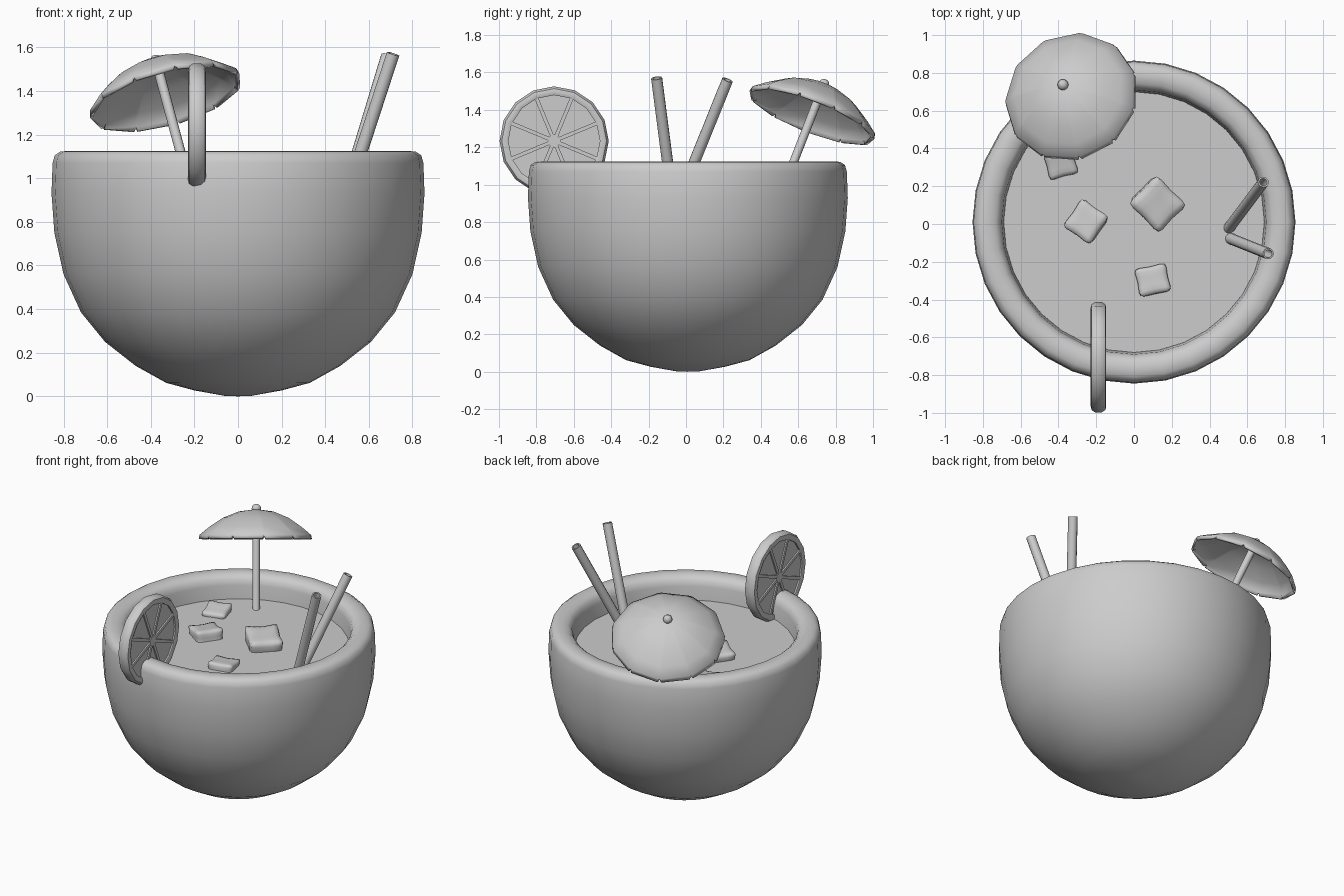
import bpy, bmesh, math, random
from mathutils import Vector, Matrix

if "Cube" in bpy.data.objects:
    bpy.data.objects.remove(bpy.data.objects["Cube"])

random.seed(4)

GREY = bpy.data.materials.new("light grey")
GREY.diffuse_color = (0.604, 0.604, 0.604, 1)
GREY.use_nodes = True
GREY.node_tree.nodes["Principled BSDF"].inputs["Base Color"].default_value = GREY.diffuse_color


def finish(name, bm, matrix=Matrix(), angle=40, inward=False):
    bmesh.ops.recalc_face_normals(bm, faces=bm.faces)
    if inward:
        bmesh.ops.reverse_faces(bm, faces=bm.faces)
    me = bpy.data.meshes.new(name)
    bm.to_mesh(me)
    bm.free()
    me.transform(matrix)
    me.materials.append(GREY)
    me.shade_smooth()
    me.set_sharp_from_angle(angle=math.radians(angle))
    ob = bpy.data.objects.new(name, me)
    bpy.context.collection.objects.link(ob)
    return ob


def lathe(name, profile, sides, matrix=Matrix(), closed=False, angle=40, inward=False):
    """Revolve (radius, height) points about z."""
    bm = bmesh.new()
    rings = []
    for r, z in profile:
        if r < 1e-6:
            rings.append([bm.verts.new((0, 0, z))] * sides)
        else:
            rings.append([bm.verts.new((r * math.cos(math.tau * i / sides),
                                        r * math.sin(math.tau * i / sides), z))
                          for i in range(sides)])
    pairs = list(zip(rings, rings[1:]))
    if closed:
        pairs.append((rings[-1], rings[0]))
    for a, b in pairs:
        for i in range(sides):
            j = (i + 1) % sides
            bm.faces.new(list(dict.fromkeys((a[i], a[j], b[j], b[i]))))
    return finish(name, bm, matrix, angle, inward)


def along(a, b):
    """Matrix placing z = 0 at a and pointing z towards b."""
    a, b = Vector(a), Vector(b)
    return Matrix.Translation(a) @ (b - a).to_track_quat('Z', 'Y').to_matrix().to_4x4()


# Bowl with thick rounded rim
centre = Matrix.Translation((0, 0.01, 0))
lathe("bowl", [(0, 0), (0.06, 0.002), (0.20, 0.027), (0.33, 0.062), (0.47, 0.14), (0.61, 0.25),
               (0.72, 0.385), (0.80, 0.56), (0.842, 0.75), (0.855, 0.93), (0.85, 1.07),
               (0.84, 1.105), (0.815, 1.122), (0.775, 1.125), (0.735, 1.118), (0.71, 1.095),
               (0.70, 1.06), (0.69, 0.96), (0.66, 0.75), (0.50, 0.40), (0, 0.15)],
      32, centre, angle=60)

# Drink surface
lathe("drink", [(0.69, 0.97), (0, 0.97)], 32, centre)

# Ice lumps: softened cubes with pulled-out corners
for i, (x, y, z, s, turn) in enumerate([(-0.25, 0.01, 0.965, 0.105, 55), (0.12, 0.11, 0.965, 0.128, 45),
                                        (0.10, -0.30, 0.955, 0.088, 12), (-0.39, 0.33, 0.955, 0.092, 15)]):
    bm = bmesh.new()
    bmesh.ops.create_cube(bm, size=2)
    bmesh.ops.subdivide_edges(bm, edges=bm.edges[:], cuts=5, use_grid_fill=True)
    stretch = [random.uniform(0.9, 1.1) for _ in range(3)]
    for v in bm.verts:
        c = v.co.copy()
        f = 0.78 + 0.22 * abs(c.x * c.y * c.z)
        v.co = Vector([t * f * k for t, k in zip(c, stretch)])
    for _ in range(4):
        bmesh.ops.smooth_vert(bm, verts=bm.verts, factor=0.5,
                              use_axis_x=True, use_axis_y=True, use_axis_z=True)
    mat = (Matrix.Translation((x, y, z)) @ Matrix.Rotation(math.radians(turn), 4, 'Z')
           @ Matrix.Rotation(random.uniform(-0.2, 0.2), 4, 'X')
           @ Matrix.Diagonal((s * 1.1, s * 1.1, s * 0.75, 1)))
    finish(f"ice_{i + 1}", bm, mat, 180)

# Hollow straws
for i, (a, b) in enumerate([((0.485, -0.045, 0.90), (0.685, 0.222, 1.56)),
                            ((0.492, -0.07, 0.90), (0.711, -0.157, 1.57))]):
    n = (Vector(b) - Vector(a)).length
    lathe(f"straw_{i + 1}", [(0.03, 0), (0.03, n), (0.021, n), (0.021, 0)], 12,
          along(a, b), closed=True)

# Citrus slice on the rim
slice_m = Matrix.Translation((-0.188, -0.705, 1.234)) @ Matrix.Rotation(math.pi / 2, 4, 'Y')
lathe("citrus_rind", [(0.245, -0.034), (0.262, -0.041), (0.28, -0.036), (0.292, -0.018), (0.292, 0.018),
                      (0.28, 0.036), (0.262, 0.041), (0.245, 0.034)], 16, slice_m, closed=True)
# flesh sits recessed and is shaded from its inner side
lathe("citrus_flesh", [(0, -0.024), (0.25, -0.024), (0.25, 0.024), (0, 0.024)], 16, slice_m, inward=True)
lathe("citrus_core", [(0, -0.034), (0.034, -0.034), (0.034, 0.034), (0, 0.034)], 12, slice_m)
bm = bmesh.new()
for k in range(4):
    m = (Matrix.Rotation(math.pi * (k + 0.5) / 4, 4, 'Z') @ Matrix.Diagonal((0.50, 0.02, 0.066, 1)))
    bmesh.ops.create_cube(bm, size=1, matrix=m)
finish("citrus_membranes", bm, slice_m)

# Paper umbrella: axis leans to -x and +y
axis = Vector((-0.27, 0.39, 1)).normalized()
rim = Vector((-0.333, 0.675, 1.377))
umb = along(rim, rim + axis)
bm = bmesh.new()
SIDES, R = 11, 0.36
cols = [(math.tau * k / SIDES + d, d == 0) for k in range(SIDES) for d in (-0.03, 0, 0.03)]
top = bm.verts.new((0, 0, 0.172))
rows = []
for r, z in [(0.11, 0.158), (0.21, 0.118), (0.295, 0.06), (R - 0.006, 0.012), (R, -0.014)]:
    row = []
    for a, corner in cols:
        notch = corner and r == R                      # tiny nick in the lip at each corner
        rr, zz = (r - 0.01, z + 0.018) if notch else (r, z)
        row.append(bm.verts.new((rr * math.cos(a), rr * math.sin(a), zz)))
    rows.append(row)
n = len(cols)
for i in range(n):
    j = (i + 1) % n
    bm.faces.new((top, rows[0][i], rows[0][j]))
    for a, b in zip(rows, rows[1:]):
        bm.faces.new((a[i], b[i], b[j], a[j]))
canopy = finish("umbrella_canopy", bm, umb, 60)
mod = canopy.modifiers.new("thickness", 'SOLIDIFY')
mod.thickness = 0.014
mod.offset = -1

# Umbrella stick and top knob
lathe("umbrella_stick", [(0, -0.50), (0.023, -0.50), (0.023, 0.165), (0, 0.165)], 12, umb)
lathe("umbrella_knob", [(0.03 * math.sin(math.pi * k / 6), 0.176 - 0.03 * math.cos(math.pi * k / 6))
                        for k in range(7)], 10, umb, angle=60)
